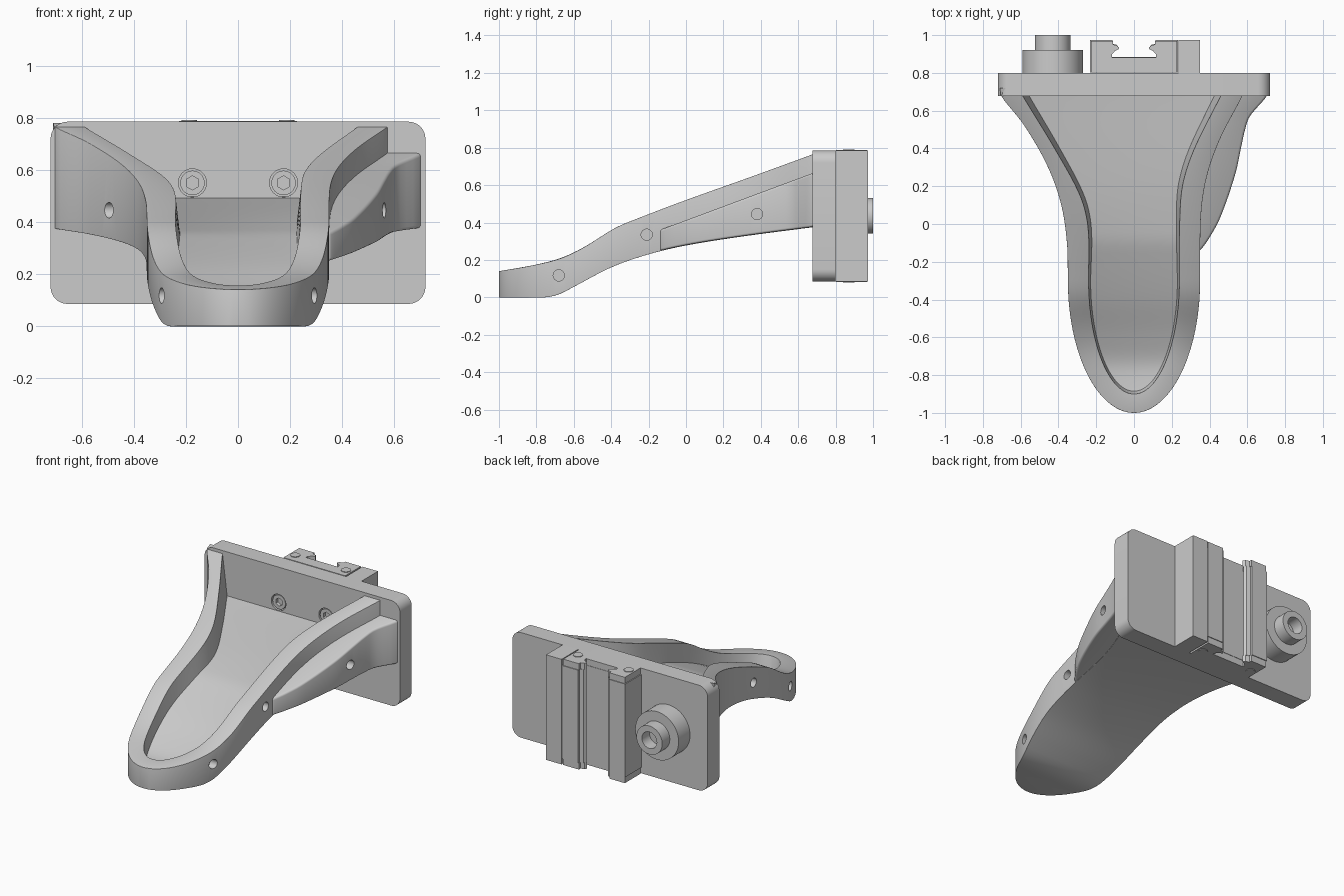
import bpy, bmesh, math
from mathutils import Matrix, Vector

if "Cube" in bpy.data.objects:
    bpy.data.objects.remove(bpy.data.objects["Cube"])


def curve(*pts):
    """Smooth interpolation through (t, value) pairs."""
    n = len(pts)

    def slope(i):
        a, b = pts[max(i - 1, 0)], pts[min(i + 1, n - 1)]
        return (b[1] - a[1]) / (b[0] - a[0])

    def f(t):
        t = min(max(t, pts[0][0]), pts[-1][0])
        i = next(k for k in range(n - 1) if t <= pts[k + 1][0])
        (t0, v0), (t1, v1) = pts[i], pts[i + 1]
        h = t1 - t0
        u = (t - t0) / h
        return (v0 * (2*u**3 - 3*u*u + 1) + v1 * (3*u*u - 2*u**3)
                + h * slope(i) * (u**3 - 2*u*u + u) + h * slope(i + 1) * (u**3 - u*u))
    return f


def make(name, verts, faces):
    me = bpy.data.meshes.new(name)
    me.from_pydata(verts, [], faces)
    bm = bmesh.new()
    bm.from_mesh(me)
    bmesh.ops.recalc_face_normals(bm, faces=bm.faces)
    bm.to_mesh(me)
    bm.free()
    ob = bpy.data.objects.new(name, me)
    bpy.context.collection.objects.link(ob)
    return ob


def prism(name, pts, lo, hi, axis='Z'):
    n = len(pts)
    put = (lambda a, b, h: (a, b, h)) if axis == 'Z' else (lambda a, b, h: (a, h, b))
    verts = [put(a, b, h) for h in (lo, hi) for a, b in pts]
    faces = [list(range(n)), list(range(n, 2 * n))]
    faces += [[i, (i + 1) % n, (i + 1) % n + n, i + n] for i in range(n)]
    return make(name, verts, faces)


def box(name, x0, x1, y0, y1, z0, z1):
    return prism(name, [(x0, y0), (x1, y0), (x1, y1), (x0, y1)], z0, z1)


def rods(name, items, seg=32):
    """One mesh of cylinders: (centre, direction, radius, length)."""
    bm = bmesh.new()
    for c, d, r, l in items:
        m = Matrix.Translation(c) @ Vector(d).to_track_quat('Z', 'Y').to_matrix().to_4x4()
        bmesh.ops.create_cone(bm, cap_ends=True, segments=seg, radius1=r, radius2=r,
                              depth=l, matrix=m)
    ob = make(name, [], [])
    bm.to_mesh(ob.data)
    bm.free()
    return ob


def finish(ob, bevel=0, cutter=None):
    if bevel:
        m = ob.modifiers.new('round', 'BEVEL')
        m.width, m.segments, m.limit_method, m.angle_limit = bevel, 4, 'ANGLE', math.radians(50)
    if cutter:
        cutter.hide_render = True
        cutter.hide_set(True)
        m = ob.modifiers.new('cut', 'BOOLEAN')
        m.operation, m.object, m.solver = 'DIFFERENCE', cutter, 'EXACT'
    bpy.ops.object.select_all(action='DESELECT')
    ob.select_set(True)
    bpy.context.view_layer.objects.active = ob
    for m in list(ob.modifiers):
        bpy.ops.object.modifier_apply(modifier=m.name)
    bpy.ops.object.shade_smooth_by_angle(angle=math.radians(35))


# Side-view height curves of the tray, z as a function of y
top = curve((-1, .14), (-.85, .165), (-.68, .205), (-.55, .265), (-.38, .37), (-.25, .425),
            (0, .52), (.35, .645), (.72, .78))
bottom = curve((-1, 0), (-.85, 0), (-.75, 0), (-.68, .016), (-.6, .056), (-.4, .16), (-.2, .23),
               (0, .277), (.3, .325), (.72, .38))
floor = curve((-1, .07), (-.88, .075), (-.74, .085), (-.6, .14), (-.4, .237), (-.2, .318),
              (-.06, .365), (.72, .5))

# Plan-view curves behind the rounded tip, x as a function of y
outer_l = curve((-.3, .35), (-.1, .355), (.1, .385), (.3, .455), (.52, .58), (.68, .705), (.72, .71))
inner_l = curve((-.3, .24), (-.02, .243), (.15, .285), (.4, .42), (.68, .59), (.72, .61))
outer_r = curve((-.3, .35), (.05, .355), (.25, .385), (.45, .455), (.68, .575), (.72, .59))
inner_r = curve((-.3, .24), (.05, .243), (.22, .26), (.4, .32), (.68, .46), (.72, .48))
ledge_x = curve((-.14, .352), (-.08, .395), (.03, .455), (.26, .535), (.42, .57), (.5, .588),
                (.57, .613), (.68, .705), (.72, .71))


def column(sign, outer, inner, s):
    """Wall cross-section at station s: <0 is on the tip ellipse, >=0 is further back."""
    if s < 0:
        a = (1 + s) * math.pi / 2
        el = lambda w, l: (sign * w * math.sin(a), -.3 - l * math.cos(a))
        (ox, oy), (ix, iy), (fx, fy) = el(.35, .7), el(.24, .6), el(.23, .585)
    else:
        oy = iy = fy = -.3 + s * 1.02
        ox, ix = sign * outer(oy), sign * inner(oy)
        fx = ix - sign * (.01 + .025 * s)
    return [(ox, oy, bottom(oy)), (ox, oy, top(oy)), (ix, iy, top(iy)), (fx, fy, floor(fy))]


# Tray with raised rim
N = 28
stations = [i / N - 1 for i in range(N)] + [i / N for i in range(N + 1)]
cols = [column(-1, outer_l, inner_l, s) for s in reversed(stations)]
cols += [column(1, outer_r, inner_r, s) for s in stations[1:]]
C = len(cols)
faces = [[4*i + k, 4*i + k + 1, 4*i + k + 5, 4*i + k + 4] for i in range(C - 1) for k in range(3)]
for k in (0, 3):
    for i in range(C // 2):
        j = C - 1 - i
        f = [4*i + k, 4*(i + 1) + k, 4*(j - 1) + k, 4*j + k]
        faces.append(list(dict.fromkeys(f)))
e = 4 * (C - 1)
faces.append([0, 1, 2, 3, e + 3, e + 2, e + 1, e])
tray = make('tray', [v for c in cols for v in c], faces)
holes = []
for sgn in (-1, 1):
    holes.append(((sgn * .3, -.68, .117), (1, 0, 0), .03, .1))
    holes.append(((sgn * .35, -.21, .335), (1, 0, 0), .03, .1))
holes.append(((-.50, .38, .445), (1, 0, 0), .03, .11))
finish(tray, .024, rods('tray_hole_cutter', holes))

# Lower ledge on the right side
ys = [-.14 + .86 * i / 32 for i in range(33)]
verts = []
for y in ys:
    xi = (outer_r(y) + inner_r(y)) / 2
    zt = .36 + .305 * (y + .14) / .82
    zb = bottom(y) + .002
    verts += [(xi, y, zb), (xi, y, zt), (ledge_x(y), y, zt), (ledge_x(y), y, zb)]
faces = [[4*i + k, 4*i + (k + 1) % 4, 4*i + 4 + (k + 1) % 4, 4*i + 4 + k]
         for i in range(32) for k in range(4)]
faces += [[0, 1, 2, 3], [128, 129, 130, 131]]
ledge = make('side_ledge', verts, faces)
finish(ledge, .012, rods('ledge_hole_cutter', [((.56, .38, .445), (1, 0, 0), .03, .12)]))

# Back plate with rounded corners and screw recesses
R = .065
outline = []
for q, (cx, cz) in enumerate([(.72 - R, .785 - R), (-.72 + R, .785 - R),
                              (-.72 + R, .085 + R), (.72 - R, .085 + R)]):
    for i in range(9):
        a = math.radians(90 * q + 90 * i / 8)
        outline.append((cx + R * math.cos(a), cz + R * math.sin(a)))
plate = prism('back_plate', outline, .677, .80, 'Y')
finish(plate, 0, rods('recess_cutter', [((x, .68, .55), (0, 1, 0), .054, .06) for x in (-.175, .175)]))

# Socket screws in the plate
screws = rods('plate_screws', [((x, .70, .55), (0, 1, 0), .047, .036) for x in (-.175, .175)])
finish(screws, 0, rods('hex_cutter', [((x, .685, .55), (0, 1, 0), .027, .04)
                                      for x in (-.175, .175)], 6))

# Slide carriage: channel profile, mirrored, with end caps
half = [(.233, .803), (.233, .973), (.115, .973), (.115, .955), (.09, .948), (.08, .932),
        (.105, .918), (.12, .90), (.12, .885)]
profile = half + [(-x, y) for x, y in reversed(half)]
finish(prism('carriage_body', profile, .125, .745))
cap = [(x * .975, .80 + (y - .80) * .97) for x, y in profile]
for name, lo, hi in (('carriage_lower_cap', .082, .125), ('carriage_upper_cap', .745, .787)):
    finish(prism(name, cap, lo, hi))
finish(rods('carriage_cap_screws', [((x, .87, z), (0, 0, 1), .03, .012)
                                    for x in (-.187, .187) for z in (.084, .785)]))

# Bracket strip beside the carriage
finish(box('side_bracket', .236, .35, .795, .973, .085, .785))

# Bushing with bored stub
bush_c = (-.43, .435)
finish(rods('bushing', [((-.43, .855, .435), (0, 1, 0), .16, .13)], 48))
stub = rods('bushing_stub', [((-.43, .955, .435), (0, 1, 0), .095, .09)], 48)
finish(stub, 0, rods('bore_cutter', [((-.43, .98, .435), (0, 1, 0), .055, .12)]))
